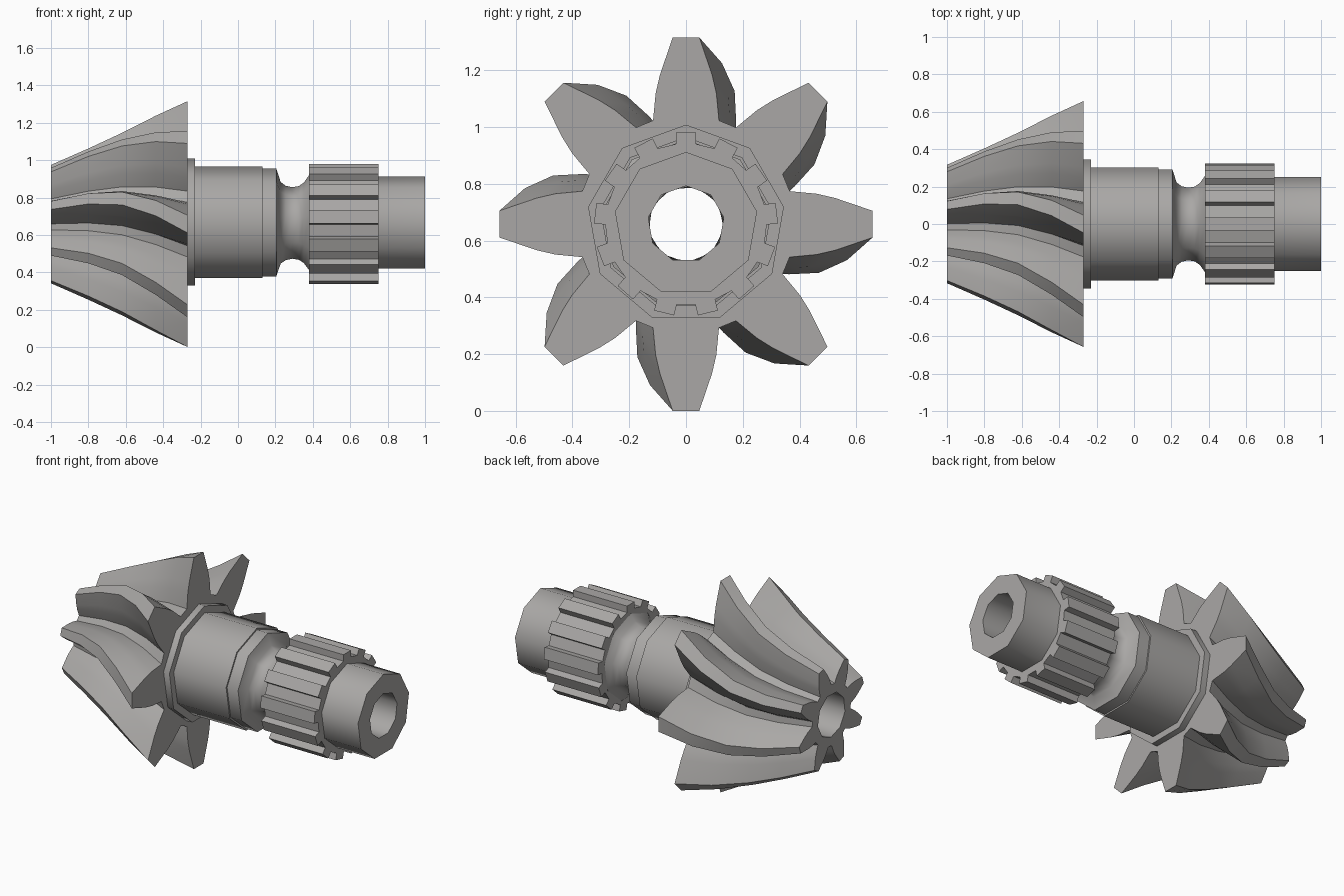
import bpy
import bmesh
from math import sin, cos, pi, radians, atan2, hypot

if "Cube" in bpy.data.objects:
    bpy.data.objects.remove(bpy.data.objects["Cube"])

AXIS_Z = 0.658
BORE = 0.135
SIDES = 9

steel = bpy.data.materials.new("steel_grey")
steel.use_nodes = True
GREY = (0.4, 0.39, 0.38, 1)
steel.diffuse_color = GREY
steel.node_tree.nodes["Principled BSDF"].inputs["Base Color"].default_value = GREY


def ring(bm, x, polar, scale=1.0, twist=0.0):
    """Ring of vertices around the shaft axis; angle 0 is up, positive towards +y."""
    return [bm.verts.new((x, r * scale * sin(a + twist), AXIS_Z + r * scale * cos(a + twist)))
            for a, r in polar]


def circle(r):
    return [(2 * pi * i / SIDES, r) for i in range(SIDES)]


def skin(bm, rings):
    for a, b in zip(rings, rings[1:]):
        n = len(a)
        for i in range(n):
            j = (i + 1) % n
            bm.faces.new((a[i], a[j], b[j], b[i]))


def cap(bm, outer, inner):
    edges = []
    for loop in (outer, inner):
        edges += [bm.edges.get((loop[i - 1], loop[i])) for i in range(len(loop))]
    bmesh.ops.triangle_fill(bm, use_beauty=True, edges=edges)


def finish(bm, name):
    bmesh.ops.recalc_face_normals(bm, faces=bm.faces[:])
    mesh = bpy.data.meshes.new(name)
    bm.to_mesh(mesh)
    bm.free()
    obj = bpy.data.objects.new(name, mesh)
    bpy.context.collection.objects.link(obj)
    mesh.materials.append(steel)
    bpy.ops.object.select_all(action='DESELECT')
    obj.select_set(True)
    bpy.context.view_layer.objects.active = obj
    bpy.ops.object.shade_smooth_by_angle(angle=radians(44))
    return obj


def lathe(name, profile):
    """Turned part with a bore: the profile of (x, radius) is closed on itself."""
    bm = bmesh.new()
    rings = [ring(bm, x, circle(r)) for x, r in profile]
    skin(bm, rings + rings[:1])
    return finish(bm, name)


def toothed(name, count, half_tooth, sections, bore):
    """Toothed part: half_tooth holds (half width, height) from tip to root,
    sections holds (x, scale, twist in degrees)."""
    half = [(atan2(w, h), hypot(w, h)) for w, h in half_tooth]
    tooth = [(-a, r) for a, r in reversed(half)] + half
    polar = [(a + 2 * pi * k / count, r) for k in range(count) for a, r in tooth]
    bm = bmesh.new()
    outer = [ring(bm, x, polar, s, radians(t)) for x, s, t in sections]
    inner = [ring(bm, x, circle(bore), 1, radians(t)) for x, s, t in sections]
    skin(bm, outer)
    skin(bm, inner)
    cap(bm, outer[0], inner[0])
    cap(bm, outer[-1], inner[-1])
    return finish(bm, name)


# Conical pinion with eight curved teeth
toothed("bevel_pinion", 8,
        [(0.047, 0.657), (0.092, 0.525), (0.107, 0.46), (0.116, 0.365)],
        [(-1.0, 0.495, 18), (-0.8, 0.635, 19), (-0.62, 0.757, 16),
         (-0.44, 0.882, 8.5), (-0.27, 1.0, 0)], BORE)

# Collar against the pinion
lathe("collar", [(-0.27, 0.35), (-0.23, 0.35), (-0.23, 0.2), (-0.27, 0.2)])

# Stepped shaft with rounded neck and through bore
lathe("shaft", [(-0.27, 0.307), (0.13, 0.307), (0.13, 0.297), (0.205, 0.297),
                (0.228, 0.225), (0.255, 0.205), (0.29, 0.197), (0.325, 0.203),
                (0.352, 0.222), (0.38, 0.262), (0.4, 0.254), (1.0, 0.254),
                (1.0, BORE), (-0.27, BORE)])

# Straight splines
toothed("spline_teeth", 13, [(0.036, 0.322), (0.036, 0.282)],
        [(0.38, 1, 0), (0.75, 1, 0)], 0.2)
